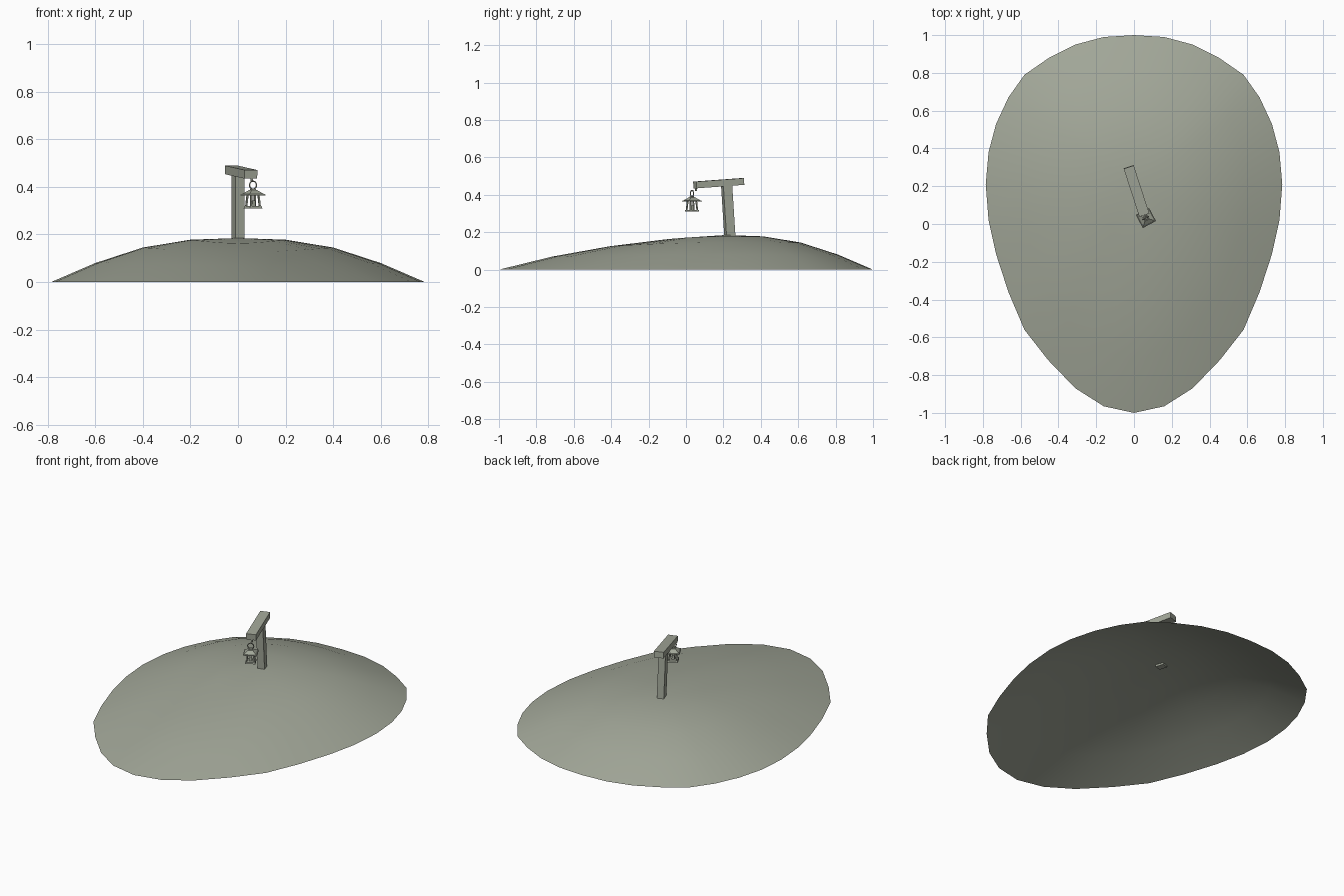
import bpy, bmesh, math
from mathutils import Matrix, Vector

if "Cube" in bpy.data.objects:
    bpy.data.objects.remove(bpy.data.objects["Cube"])

stone = bpy.data.materials.new("grey green")
stone.diffuse_color = (0.36, 0.385, 0.315, 1)
stone.use_nodes = True
stone.node_tree.nodes["Principled BSDF"].inputs["Base Color"].default_value = stone.diffuse_color


def finish(bm, name, smooth=False):
    me = bpy.data.meshes.new(name)
    bmesh.ops.recalc_face_normals(bm, faces=bm.faces)
    bm.to_mesh(me)
    bm.free()
    ob = bpy.data.objects.new(name, me)
    bpy.context.collection.objects.link(ob)
    me.materials.append(stone)
    for p in me.polygons:
        p.use_smooth = smooth
    return ob


def strut(name, a, b, w, d, turn=0, taper=1.0):
    """Rectangular bar from a to b; w and d are its widths, level ends."""
    bm = bmesh.new()
    a, b = Vector(a), Vector(b)
    rot = Matrix.Rotation(math.radians(turn), 3, 'Z')
    rings = []
    for c, k in ((a, 1.0), (b, taper)):
        rings.append([bm.verts.new(c + rot @ Vector((sx * w * k / 2, sy * d * k / 2, 0)))
                      for sx, sy in ((-1, -1), (1, -1), (1, 1), (-1, 1))])
    bm.faces.new(rings[0])
    bm.faces.new(rings[1])
    for i in range(4):
        j = (i + 1) % 4
        bm.faces.new((rings[0][i], rings[0][j], rings[1][j], rings[1][i]))
    return finish(bm, name)


# Egg-shaped mound: open shell made of shrinking rings
half = [(0, 1), (.16, .99), (.31, .95), (.45, .88), (.58, .79), (.665, .67), (.73, .53),
        (.77, .38), (.785, .21), (.77, .02), (.73, -.16), (.665, -.36), (.58, -.56),
        (.455, -.72), (.31, -.87), (.16, -.965), (0, -1)]
outline = half + [(-x, y) for x, y in half[-2:0:-1]]
levels = [(1, 0, 0), (.764, .08, .07), (.51, .145, .125), (.255, .178, .163)]  # scale, side z, front z
bm = bmesh.new()
rings = []
for t, zs, zf in levels:
    ring = []
    for x, y in outline:
        f = max(0, (.21 - y) / 1.21) ** 2
        ring.append(bm.verts.new((x * t, .21 + (y - .21) * t, zs + (zf - zs) * f)))
    rings.append(ring)
top = bm.verts.new((0, .21, .185))
n = len(outline)
for i in range(n):
    j = (i + 1) % n
    for r, s in zip(rings, rings[1:]):
        bm.faces.new((r[i], r[j], s[j], s[i]))
    bm.faces.new((rings[-1][i], rings[-1][j], top))
finish(bm, "mound", True)

# Leaning post
strut("post", (0, .235, .172), (0, .217, .455), .04, .05, 18)

# Sloping crossbeam
bm = bmesh.new()
bmesh.ops.create_cube(bm, size=1, matrix=Matrix.Translation((.013, .175, .462))
                      @ Matrix.Rotation(math.radians(18), 4, 'Z')
                      @ Matrix.Rotation(math.radians(4), 4, 'X')
                      @ Matrix.Diagonal((.056, .268, .036, 1)))
finish(bm, "crossbeam")

# Lantern
cx, cy, turn = .063, .032, 28


def plate(name, z0, z1, w0, w1):
    strut(name, (cx, cy, z0), (cx, cy, z1), w0, w0, turn, w1 / w0)


plate("lantern_base", .310, .319, .058, .054)
plate("lantern_brim", .364, .369, .079, .076)
plate("lantern_roof", .369, .386, .070, .026)
plate("lantern_cap", .386, .393, .020, .016)
plate("lantern_candle", .319, .342, .016, .014)
rot = Matrix.Rotation(math.radians(turn), 3, 'Z')
for sx in (-1, 1):
    for sy in (-1, 1):
        lo = rot @ Vector((sx * .021, sy * .021, 0)) + Vector((cx, cy, .318))
        hi = rot @ Vector((sx * .017, sy * .017, 0)) + Vector((cx, cy, .366))
        strut("lantern_bar", lo, hi, .007, .007, turn)

# Hanging ring and the hook under the beam
bpy.ops.mesh.primitive_torus_add(major_segments=12, minor_segments=5, major_radius=.017,
                                 minor_radius=.003, location=(cx, cy, .407),
                                 rotation=(math.pi / 2, 0, math.radians(turn)))
ring = bpy.context.object
ring.name = "hanging_ring"
ring.data.materials.append(stone)
strut("beam_hook", (cx - .006, cy + .022, .421), (cx - .006, cy + .022, .445), .008, .008, 18)
strut("hook_tip", (cx, cy + .002, .421), (cx - .006, cy + .022, .424), .006, .006, 18)
